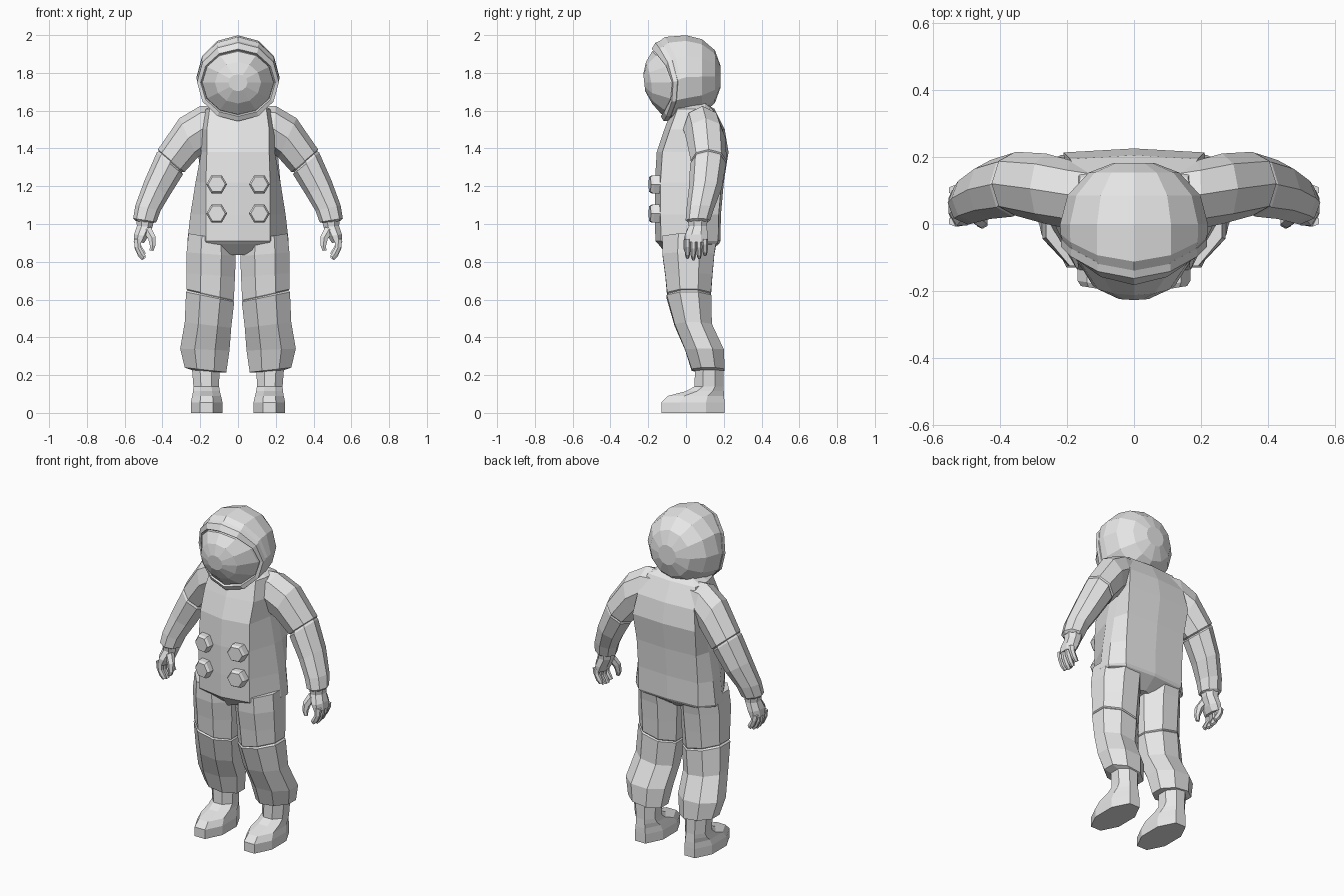
import bpy, bmesh, math
from mathutils import Vector

suit_grey = bpy.data.materials.new("suit_grey")
suit_grey.diffuse_color = (0.8, 0.8, 0.8, 1)


def loft(name, rings, mirror=False, cap=True):
    """Skin a list of equal-length point rings into one closed part."""
    bm = bmesh.new()
    loops = [[bm.verts.new(p) for p in r] for r in rings]
    for a, b in zip(loops, loops[1:]):
        n = len(a)
        for i in range(n):
            j = (i + 1) % n
            bm.faces.new((a[i], a[j], b[j], b[i]))
    if cap:
        bm.faces.new(loops[0][::-1])
        bm.faces.new(loops[-1])
    bmesh.ops.remove_doubles(bm, verts=bm.verts, dist=1e-5)
    bmesh.ops.recalc_face_normals(bm, faces=bm.faces)
    me = bpy.data.meshes.new(name)
    bm.to_mesh(me)
    bm.free()
    me.materials.append(suit_grey)
    ob = bpy.data.objects.new(name, me)
    bpy.context.collection.objects.link(ob)
    if mirror:
        ob.modifiers.new("mirror", 'MIRROR').use_mirror_merge = False
    return ob


def limb_ring(ox, oz, ix, iz, y0, y1, n=8, turn=0.5):
    """Ring between an outer (ox, oz) and inner (ix, iz) point, y0 to y1 deep."""
    pts = []
    k = 1 / math.cos(math.pi / n) if turn else 1
    for i in range(n):
        a = 2 * math.pi * (i + turn) / n
        c, s = math.cos(a) * k, math.sin(a) * k
        pts.append(((ox + ix) / 2 + (ox - ix) / 2 * c, (y0 + y1) / 2 + (y1 - y0) / 2 * s,
                    (oz + iz) / 2 + (oz - iz) / 2 * c))
    return pts


def limb(name, rows, **kw):
    return loft(name, [limb_ring(*r, **kw) for r in rows], mirror=True)


# Torso: flat front panel folded at the centre, angled sides, broad back
def torso_ring(z, fw, w, bw, yf, yb, ym=0.03):
    half = [(0, yf), (fw, yf + 0.03), (w, ym), (w, ym + 0.07), (bw, yb - 0.012), (0, yb)]
    return [(x, y, z) for x, y in half] + [(-x, y, z) for x, y in half[-2:0:-1]]


loft("torso", [torso_ring(*r) for r in (
    (0.835, 0.03, 0.05, 0.03, -0.10, 0.10),
    (0.895, 0.165, 0.262, 0.19, -0.148, 0.175),
    (0.91, 0.17, 0.268, 0.20, -0.162, 0.182),
    (1.05, 0.17, 0.252, 0.20, -0.165, 0.185),
    (1.22, 0.17, 0.225, 0.20, -0.165, 0.20),
    (1.38, 0.165, 0.195, 0.21, -0.155, 0.225),
    (1.50, 0.165, 0.20, 0.19, -0.115, 0.205),
    (1.61, 0.15, 0.17, 0.16, -0.075, 0.15),
    (1.64, 0.08, 0.11, 0.09, -0.04, 0.10))])

# Control buttons: tapered hexagons on the chest
for row, z in (("upper", 1.21), ("lower", 1.055)):
    rings = []
    for y, s in ((-0.125, 1), (-0.178, 1), (-0.192, 0.82)):
        rings.append([(0.113 + 0.055 * s * math.cos(i * math.pi / 3),
                       y + 0.16 * 0.055 * s * math.cos(i * math.pi / 3),
                       z + 0.055 * s * math.sin(i * math.pi / 3)) for i in range(6)])
    loft(row + "_buttons", rings, mirror=True)

# Trouser legs: thigh tucks into a looser lower leg with a bent knee
limb("thighs", [
    (0.262, 0.95, 0.02, 0.91, -0.125, 0.165),
    (0.272, 0.85, 0.012, 0.83, -0.125, 0.15),
    (0.272, 0.74, 0.016, 0.72, -0.11, 0.14),
    (0.272, 0.655, 0.022, 0.60, -0.10, 0.132),
    (0.258, 0.64, 0.034, 0.585, -0.088, 0.12)])
limb("lower_legs", [
    (0.262, 0.655, 0.03, 0.60, -0.088, 0.12),
    (0.275, 0.64, 0.02, 0.588, -0.102, 0.134),
    (0.282, 0.48, 0.036, 0.45, -0.06, 0.137),
    (0.306, 0.34, 0.045, 0.33, -0.005, 0.20),
    (0.282, 0.24, 0.062, 0.215, 0.03, 0.205),
    (0.24, 0.225, 0.10, 0.215, 0.055, 0.19)])

# Boots: long rounded sole stepping back to the ankle
limb("boots", [(o, z, i, z, y0, y1) for z, o, i, y0, y1 in (
    (0.0, 0.25, 0.082, -0.13, 0.203),
    (0.055, 0.25, 0.082, -0.13, 0.203),
    (0.09, 0.242, 0.09, -0.095, 0.202),
    (0.115, 0.238, 0.096, 0.0, 0.20),
    (0.14, 0.236, 0.10, 0.045, 0.198),
    (0.25, 0.245, 0.098, 0.048, 0.198))])

# Sleeves: shoulder and upper arm, then the forearm below the elbow seam
limb("upper_arms", [
    (0.10, 1.62, 0.10, 1.42, 0.0, 0.17),
    (0.20, 1.625, 0.18, 1.38, -0.015, 0.19),
    (0.31, 1.56, 0.215, 1.35, 0.0, 0.21),
    (0.424, 1.395, 0.283, 1.275, 0.025, 0.215),
    (0.415, 1.375, 0.30, 1.275, 0.035, 0.205)], turn=0)
limb("forearms", [
    (0.415, 1.39, 0.30, 1.285, 0.035, 0.205),
    (0.43, 1.378, 0.292, 1.262, 0.022, 0.212),
    (0.495, 1.23, 0.362, 1.15, 0.015, 0.19),
    (0.543, 1.10, 0.41, 1.07, 0.003, 0.15),
    (0.555, 1.03, 0.432, 1.01, -0.002, 0.128),
    (0.54, 1.015, 0.45, 1.005, 0.01, 0.115)], turn=0)

# Gloves: wrist and palm, four curled fingers and a thumb
limb("gloves", [
    (0.54, 1.03, 0.445, 1.02, 0.01, 0.115),
    (0.535, 0.99, 0.452, 0.985, 0.015, 0.11),
    (0.55, 0.945, 0.475, 0.935, -0.005, 0.115),
    (0.552, 0.905, 0.497, 0.90, -0.004, 0.112)])
for i, name in enumerate(("index", "middle", "ring", "little")):
    y = 0.008 + 0.031 * i
    d = (0.008, 0.0, 0.006, 0.022)[i]
    limb(name + "_fingers", [
        (0.551, 0.92, 0.512, 0.92, y - 0.014, y + 0.014),
        (0.547, 0.87 + d, 0.513, 0.865 + d, y - 0.014, y + 0.014),
        (0.528, 0.828 + d, 0.498, 0.84 + d, y - 0.012, y + 0.012),
        (0.508, 0.808 + d, 0.488, 0.822 + d, y - 0.008, y + 0.008)], n=6)
limb("thumbs", [
    (0.505, 0.965, 0.462, 0.985, 0.01, 0.055),
    (0.475, 0.92, 0.437, 0.935, -0.008, 0.03),
    (0.466, 0.885, 0.437, 0.885, -0.012, 0.016),
    (0.468, 0.86, 0.448, 0.858, -0.01, 0.008)], n=6)


# Helmet: rings around the front-back axis, sides of each swept back
def head_ring(rx, rz, cz, y, sweep=0.0, lean=0.0, n=12):
    pts = []
    for i in range(n):
        c, s = math.cos(2 * math.pi * i / n), math.sin(2 * math.pi * i / n)
        pts.append((rx * c, y + sweep * c * c - lean * s, cz + rz * s))
    return pts


loft("helmet", [head_ring(*r) for r in (
    (0.06, 0.06, 1.78, 0.182),
    (0.135, 0.14, 1.78, 0.153),
    (0.198, 0.198, 1.78, 0.085),
    (0.22, 0.222, 1.777, 0.0),
    (0.219, 0.222, 1.768, -0.10, 0.07, 0.012),
    (0.212, 0.206, 1.76, -0.122, 0.07, 0.02))])
loft("visor_rim", [head_ring(*r) for r in (
    (0.19, 0.18, 1.755, -0.08, 0.06, 0.02),
    (0.217, 0.213, 1.757, -0.115, 0.07, 0.02),
    (0.217, 0.208, 1.752, -0.14, 0.072, 0.022),
    (0.198, 0.178, 1.748, -0.158, 0.085, 0.024),
    (0.19, 0.170, 1.748, -0.145, 0.085, 0.024))])
loft("visor", [head_ring(*r) for r in (
    (0.192, 0.172, 1.748, -0.13, 0.08, 0.024),
    (0.188, 0.166, 1.748, -0.155, 0.075, 0.024),
    (0.122, 0.11, 1.748, -0.196, 0.012, 0.016),
    (0.05, 0.045, 1.748, -0.221, 0.0, 0.005))])
